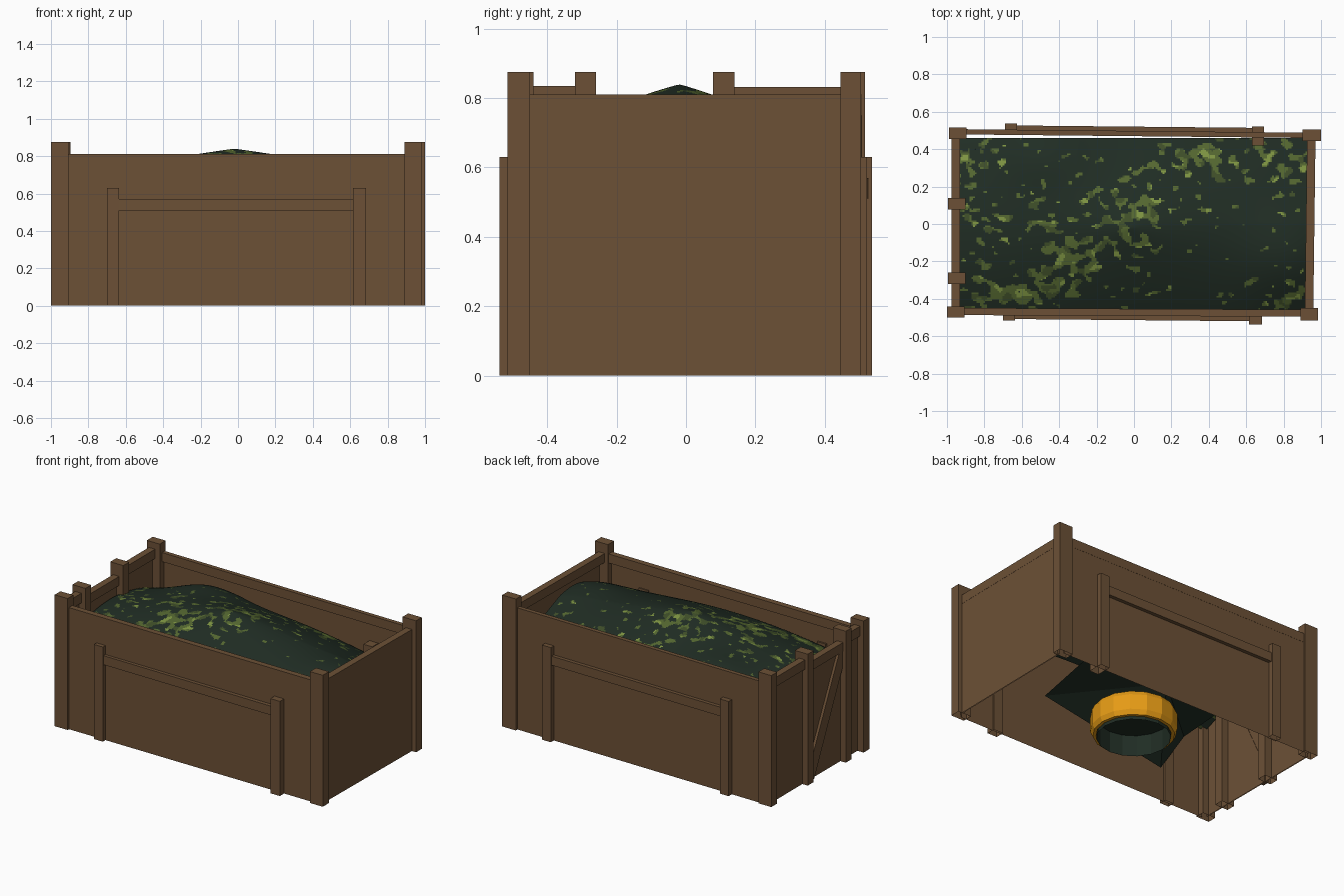
import bpy, bmesh, math
from mathutils import Vector, noise

if "Cube" in bpy.data.objects:
    bpy.data.objects.remove(bpy.data.objects["Cube"])


def mat(name, rgb):
    m = bpy.data.materials.new(name)
    m.diffuse_color = (*rgb, 1)
    m.use_nodes = True
    m.node_tree.nodes["Principled BSDF"].inputs["Base Color"].default_value = m.diffuse_color
    return m


wood = mat("brown_wood", (0.15, 0.081, 0.037))
dark = mat("dark_green", (0.0145, 0.026, 0.0175))
moss = mat("moss_green", (0.05, 0.078, 0.022))
olive = mat("olive_green", (0.09, 0.137, 0.03))
lime = mat("light_green", (0.21, 0.30, 0.055))
orange = mat("orange", (0.79, 0.33, 0.008))


def make(name, bm, *mats):
    me = bpy.data.meshes.new(name)
    bm.to_mesh(me)
    bm.free()
    for m in mats:
        me.materials.append(m)
    ob = bpy.data.objects.new(name, me)
    bpy.context.collection.objects.link(ob)
    return ob


def box(name, x, y, z):
    """Block of wood; those standing on the ground are open underneath."""
    bm = bmesh.new()
    bmesh.ops.create_cube(bm, size=1)
    if z[0] == 0:
        low = [f for f in bm.faces if f.normal.z < -0.5]
        bmesh.ops.delete(bm, geom=low, context="FACES_ONLY")
    for v in bm.verts:
        v.co = Vector([(r[0] + r[1]) / 2 + c * (r[1] - r[0]) for c, r in zip(v.co, (x, y, z))])
    return make(name, bm, wood)


def beam(name, a, b, thick, z0, z1, shift=0):
    """Board running between two plan points, slightly askew."""
    a, b = Vector(a), Vector(b)
    d = b - a
    ob = box(name, (-d.length / 2, d.length / 2), (shift - thick / 2, shift + thick / 2), (z0, z1))
    ob.location = (*((a + b) / 2), 0)
    ob.rotation_euler.z = math.atan2(d.y, d.x)
    return ob


# corner posts
H = 0.875
box("corner_post_front_left", (-1, -0.905), (-0.5, -0.44), (0, H))
box("corner_post_front_right", (0.89, 0.985), (-0.515, -0.45), (0, H))
box("corner_post_back_right", (0.90, 1.0), (0.445, 0.505), (0, H))
box("corner_post_back_left", (-0.99, -0.895), (0.455, 0.517), (0, H))

# walls: a thin panel flush with the outside of a thicker top rail
for n, a, b, t, side in (("front", (-0.93, -0.468), (0.93, -0.477), 0.038, -1),
                         ("back", (-0.93, 0.493), (0.95, 0.474), 0.028, 1),
                         ("right", (0.936, -0.47), (0.948, 0.46), 0.045, -1)):
    beam(n + "_panel", a, b, 0.006, 0, 0.76, side * (t / 2 - 0.004))
    beam(n + "_top_rail", a, b, t, 0.75, 0.81)

# outer battens on the long sides: two short posts and a rail
box("front_batten_left", (-0.70, -0.635), (-0.515, -0.47), (0, 0.63))
box("front_batten_right", (0.615, 0.685), (-0.538, -0.48), (0, 0.63))
beam("front_batten_rail", (-0.66, -0.493), (0.65, -0.505), 0.03, 0.51, 0.57)
box("back_batten_left", (-0.69, -0.625), (0.49, 0.537), (0, 0.63))
box("back_batten_right", (0.63, 0.695), (0.42, 0.522), (0, 0.63))
beam("back_batten_rail", (-0.66, 0.512), (0.66, 0.499), 0.03, 0.51, 0.57)

# left end: panel, two gate posts, rails and a diagonal brace
box("left_panel", (-0.955, -0.949), (-0.46, 0.47), (0, 0.78))
box("gate_post_back", (-0.995, -0.9), (0.078, 0.14), (0, H))
box("gate_post_front", (-0.995, -0.9), (-0.32, -0.26), (0, H))
box("left_rail_back", (-0.975, -0.93), (0.13, 0.47), (0.77, 0.832))
box("left_rail_front", (-0.975, -0.93), (-0.46, -0.31), (0.77, 0.835))
box("gate_top_rail", (-0.975, -0.93), (-0.27, 0.09), (0.735, 0.795))
bm = bmesh.new()
prof = [(0.085, 0.0), (0.085, 0.10), (-0.225, 0.74), (-0.265, 0.74), (-0.265, 0.64), (0.04, 0.0)]
f = bm.faces.new([bm.verts.new((-0.972, y, z)) for y, z in prof])
r = bmesh.ops.extrude_face_region(bm, geom=[f])
for v in r["geom"]:
    if isinstance(v, bmesh.types.BMVert):
        v.co.x += 0.025
bmesh.ops.recalc_face_normals(bm, faces=bm.faces)
make("gate_brace", bm, wood)


# leafy mound filling the crate
def blob(x, y, cx, cy, rx, ry):
    return math.exp(-((x - cx) / rx) ** 2 - ((y - cy) / ry) ** 2)


def height(x, y):
    z = 0.84 - math.hypot(0.14 * (x + 0.02), 0.27 * (y + 0.02)) - 0.25 * y * y - 0.04 * x * x
    z -= 0.14 * max(0, y) * max(0, x + 0.3)
    z += 0.06 * blob(x, y, 0.85, -0.2, 0.25, 0.25) + 0.07 * blob(x, y, -0.5, 0.4, 0.25, 0.2)
    return z


def patch(x, y):
    """Leaf colour: denser along a diagonal band and near some edges."""
    d = blob(x, y, -0.38, -0.22, 0.2, 0.2) + 0.9 * blob(x, y, 0.35, 0.36, 0.26, 0.12)
    d += 0.8 * blob(x, y, -0.65, -0.38, 0.28, 0.1) + 0.75 * blob(x, y, 0.05, 0.05, 0.2, 0.22)
    d += 0.7 * blob(x, y, -0.82, 0.3, 0.14, 0.18) + 0.75 * blob(x, y, 0.8, 0.3, 0.18, 0.18)
    d += 0.9 * blob(x, y, 0.85, -0.42, 0.14, 0.1) + 0.3 * blob(x, y, -0.35, 0.05, 0.4, 0.15)
    d += 0.45 * blob(x, y, -0.85, -0.15, 0.12, 0.3)
    n = noise.noise((x * 20, y * 26, 0.5)) + 0.2 * noise.noise((x * 45, y * 55, 7.5))
    if n + 0.68 * min(d, 0.95) < 0.56:
        return 0
    k = noise.noise((x * 16 + 5, y * 20, 9.2)) + 0.1 * d
    return 3 if k > 0.40 else 2 if k > -0.15 else 1


bm = bmesh.new()
NX, NY = 200, 100
grid = [[None] * (NY + 1) for _ in range(NX + 1)]
for i in range(NX + 1):
    for j in range(NY + 1):
        x, y = -0.935 + 1.86 * i / NX, -0.458 + 0.918 * j / NY
        grid[i][j] = bm.verts.new((x, y, height(x, y)))
for i in range(NX):
    for j in range(NY):
        f = bm.faces.new((grid[i][j], grid[i + 1][j], grid[i + 1][j + 1], grid[i][j + 1]))
        c = f.calc_center_median()
        f.material_index = patch(c.x, c.y)
        f.smooth = True
make("leaf_mound", bm, dark, moss, olive, lime)

# sagging underside of the mound
bm = bmesh.new()
c = bm.verts.new((-0.25, 0.0, 0.45))
rim = [bm.verts.new(p) for p in ((0.31, -0.455, 0.36), (-0.59, -0.455, 0.2), (-0.77, -0.455, 0.48),
                                 (-0.85, 0.4, 0.62), (0.3, 0.35, 0.55))]
for i in range(5):
    bm.faces.new((c, rim[i], rim[(i + 1) % 5]))
make("mound_underside", bm, dark)


# orange ring with a green cup under the mound
def lathe(name, pts, m, closed, seg=16):
    bm = bmesh.new()
    rings = [[bm.verts.new((-0.015 + r * math.cos(2 * math.pi * k / seg),
                            -0.02 + r * math.sin(2 * math.pi * k / seg), z)) for k in range(seg)]
             for r, z in pts]
    for p in range(len(pts) - (0 if closed else 1)):
        a, b = rings[p], rings[(p + 1) % len(pts)]
        for k in range(seg):
            q = (k + 1) % seg
            bm.faces.new((a[k], a[q], b[q], b[k]))
    if not closed:
        bm.faces.new(rings[-1])
    bmesh.ops.recalc_face_normals(bm, faces=bm.faces)
    return make(name, bm, m)


lathe("orange_ring", [(0.245, 0.02), (0.26, 0.05), (0.26, 0.15), (0.245, 0.18), (0.225, 0.18), (0.225, 0.02)],
      orange, True)
lathe("green_cup", [(0.222, 0.0), (0.222, 0.14)], dark, False)
